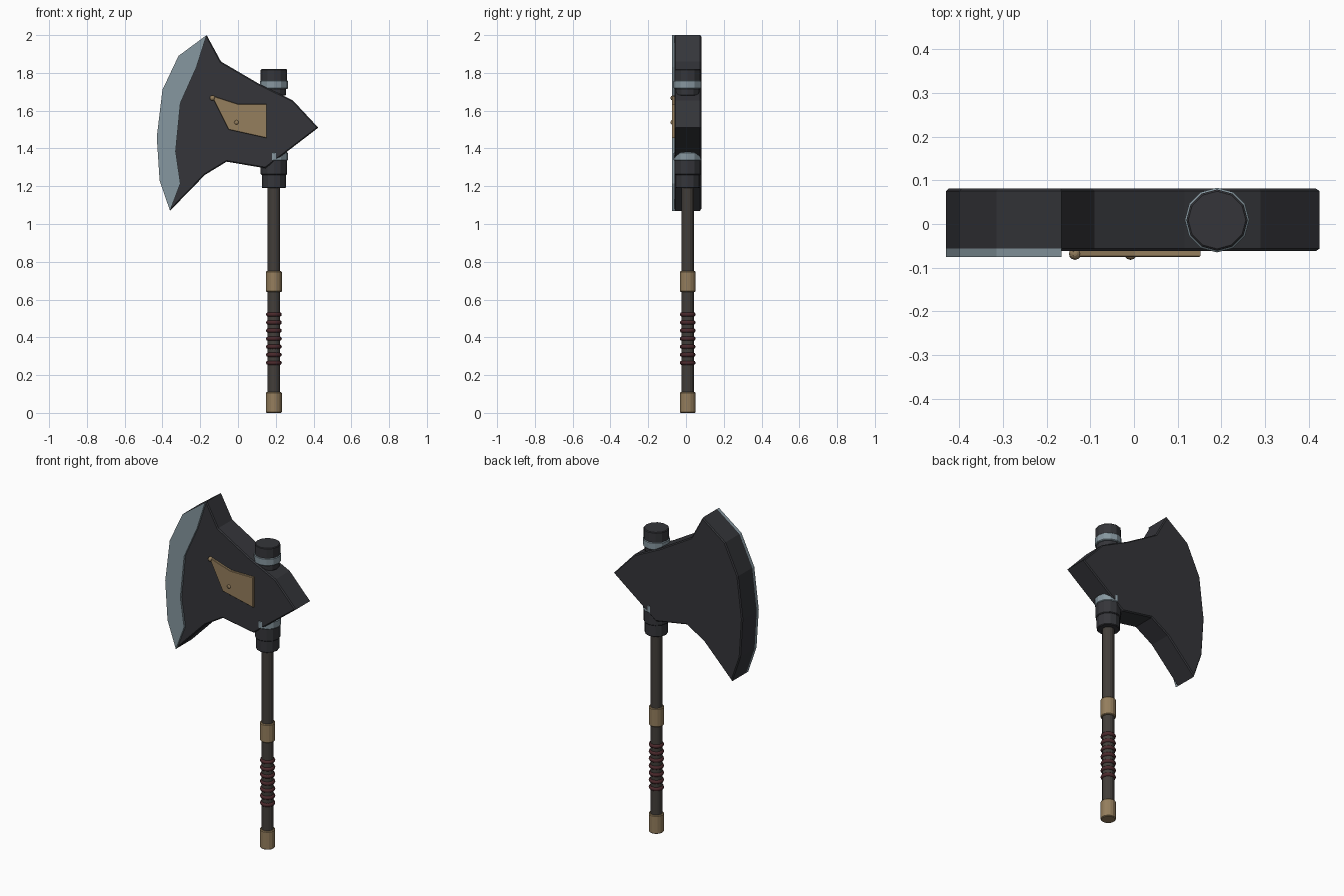
import bpy, bmesh, math

if "Cube" in bpy.data.objects:
    bpy.data.objects.remove(bpy.data.objects["Cube"])

CX, CY = 0.19, 0.009   # handle axis


def material(name, rgb):
    m = bpy.data.materials.new(name)
    m.diffuse_color = (*rgb, 1)
    m.use_nodes = True
    m.node_tree.nodes["Principled BSDF"].inputs["Base Color"].default_value = m.diffuse_color
    return m


IRON = material("dark_iron", (0.035, 0.036, 0.042))
STEEL = material("steel", (0.24, 0.31, 0.35))
BRASS = material("brass", (0.30, 0.21, 0.11))
WOOD = material("dark_wood", (0.055, 0.048, 0.042))
LEATHER = material("red_leather", (0.07, 0.022, 0.025))


def finish(bm, name, mat):
    bmesh.ops.recalc_face_normals(bm, faces=bm.faces)
    me = bpy.data.meshes.new(name)
    bm.to_mesh(me)
    bm.free()
    me.materials.append(mat)
    ob = bpy.data.objects.new(name, me)
    bpy.context.collection.objects.link(ob)
    return ob


def slab(name, pts, y0, y1, mat, bevel=0.0):
    """Extrude an x-z outline from y0 to y1, softening the rims."""
    bm = bmesh.new()
    face = bm.faces.new([bm.verts.new((x, y0, z)) for x, z in pts])
    ext = bmesh.ops.extrude_face_region(bm, geom=[face])["geom"]
    for v in ext:
        if isinstance(v, bmesh.types.BMVert):
            v.co.y = y1
    if bevel:
        rims = [e for e in bm.edges if abs(e.verts[0].co.y - e.verts[1].co.y) < 1e-6]
        bmesh.ops.bevel(bm, geom=rims, offset=bevel, segments=1, affect='EDGES')
    return finish(bm, name, mat)


def rod(name, r, z0, z1, mat, sides=12, bevel=0.004):
    """Upright cylinder on the handle axis with chamfered rims."""
    bm = bmesh.new()
    bmesh.ops.create_cone(bm, cap_ends=True, segments=sides, radius1=r, radius2=r, depth=z1 - z0)
    bmesh.ops.translate(bm, verts=bm.verts, vec=(CX, CY, (z0 + z1) / 2))
    if bevel:
        rims = [e for e in bm.edges if abs(e.verts[0].co.z - e.verts[1].co.z) < 1e-6]
        bmesh.ops.bevel(bm, geom=rims, offset=bevel, segments=1, affect='EDGES')
    return finish(bm, name, mat)


# Axe head body
cutting_edge = [(-0.36, 1.07), (-0.415, 1.23), (-0.43, 1.46), (-0.40, 1.71), (-0.315, 1.89), (-0.166, 2.0)]
head = cutting_edge + [(-0.09, 1.86), (0.115, 1.74), (0.29, 1.655), (0.425, 1.51),
                       (0.145, 1.295), (-0.06, 1.33), (-0.175, 1.26)]
slab("axe_head", head, -0.062, 0.081, IRON, 0.006)

# Steel blade facing on the front
inner = [(-0.22, 1.83), (-0.305, 1.64), (-0.33, 1.385), (-0.305, 1.215)]
slab("blade_facing", cutting_edge + inner, -0.075, -0.055, STEEL)

# Brass inlay with two rivets
slab("brass_inlay", [(-0.14, 1.68), (0.0, 1.635), (0.152, 1.635), (0.152, 1.455), (-0.05, 1.50)],
     -0.075, -0.058, BRASS, 0.002)
for i, (x, z) in enumerate([(-0.135, 1.667), (-0.008, 1.538)]):
    bm = bmesh.new()
    bmesh.ops.create_uvsphere(bm, u_segments=12, v_segments=8, radius=0.014)
    bmesh.ops.translate(bm, verts=bm.verts, vec=(x, -0.068, z))
    finish(bm, f"rivet_{i + 1}", BRASS)

# Handle shaft and brass fittings
rod("handle_shaft", 0.033, 0.02, 1.75, WOOD, 16, 0)
rod("pommel", 0.042, 0.0, 0.11, BRASS, 16)
rod("handle_collar", 0.042, 0.64, 0.75, BRASS, 16)

# Sockets and rings around the head
rod("lower_socket", 0.064, 1.19, 1.27, IRON)
rod("lower_sleeve", 0.070, 1.26, 1.34, IRON)
rod("lower_ring", 0.074, 1.335, 1.38, STEEL)
rod("upper_sleeve", 0.064, 1.68, 1.73, IRON)
rod("upper_ring", 0.074, 1.715, 1.76, STEEL)
rod("top_cap", 0.070, 1.75, 1.82, IRON)

# Leather grip windings
for i in range(7):
    bpy.ops.mesh.primitive_torus_add(location=(CX, CY, 0.265 + i * 0.0427), major_segments=20,
                                     minor_segments=8, major_radius=0.030, minor_radius=0.012)
    ob = bpy.context.object
    ob.name = f"grip_winding_{i + 1}"
    ob.data.materials.append(LEATHER)
    bpy.ops.object.shade_smooth_by_angle(angle=math.radians(50))
